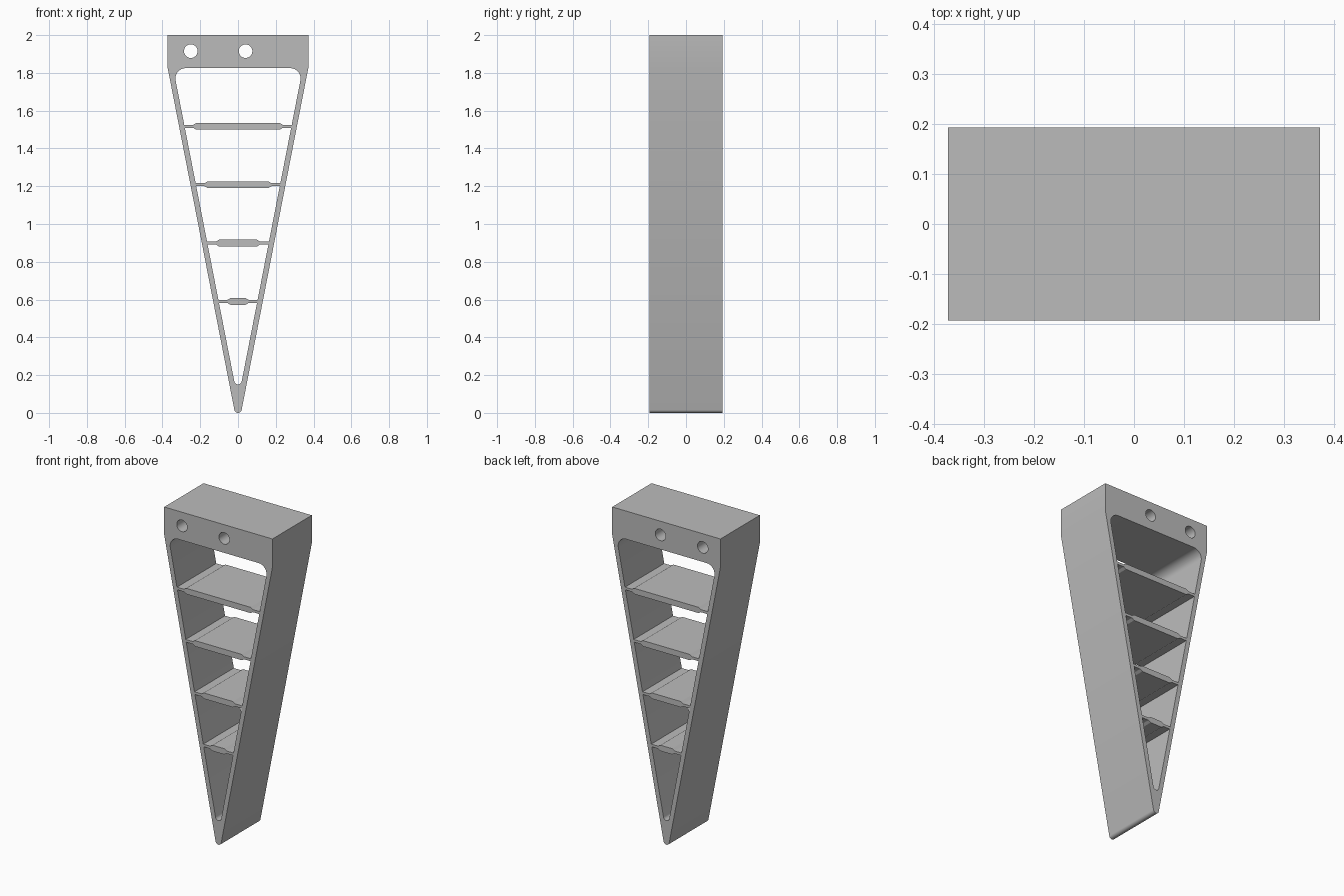
import bpy
from math import cos, sin, tan, pi
from mathutils import Vector

DEPTH = 0.193          # half depth along y
SHOULDER = 1.825       # underside of the top block
HALF = 0.372           # half width of the top block
SLOPE = 0.195          # sideways run of the legs per unit height
WALL = 0.029           # leg thickness measured along x

cube = bpy.data.objects.get("Cube")
if cube:
    bpy.data.objects.remove(cube, do_unlink=True)

grey = bpy.data.materials.new("plain grey")
grey.use_nodes = True
colour = (0.5, 0.5, 0.5, 1)
grey.diffuse_color = colour
grey.node_tree.nodes["Principled BSDF"].inputs["Base Color"].default_value = colour


def leg_x(z, inset=0.0):
    """Half width of the wedge at height z."""
    return HALF - inset - (SHOULDER - z) * SLOPE


def fillet(corners, steps=12):
    """Outline from (x, z, radius) corners, rounding those with a radius."""
    out = []
    for i, (x, z, r) in enumerate(corners):
        p = Vector((x, z))
        if r == 0:
            out.append(p)
            continue
        a = (Vector(corners[i - 1][:2]) - p).normalized()
        b = (Vector(corners[(i + 1) % len(corners)][:2]) - p).normalized()
        half = a.angle(b) / 2
        mid = (a + b).normalized()
        centre = p + mid * (r / sin(half))
        start = p + a * (r / tan(half)) - centre
        # sweep along the arc that faces the corner
        side = b - a
        side.normalize()
        sweep = pi / 2 - half
        for k in range(steps + 1):
            t = -sweep + 2 * sweep * k / steps
            out.append(centre + r * (sin(t) * side - cos(t) * mid))
    return out


def circle(x, z, r, n=32):
    return [Vector((x + r * cos(2 * pi * k / n), z + r * sin(2 * pi * k / n)))
            for k in range(n)]


def plate(name, outlines):
    """Extrude filled outlines (the inner ones become holes) through the depth."""
    curve = bpy.data.curves.new(name, 'CURVE')
    curve.dimensions = '2D'
    curve.fill_mode = 'BOTH'
    curve.extrude = DEPTH
    for pts in outlines:
        s = curve.splines.new('POLY')
        s.points.add(len(pts) - 1)
        for point, p in zip(s.points, pts):
            point.co = (p[0], p[1], 0, 1)
        s.use_cyclic_u = True
    ob = bpy.data.objects.new(name, curve)
    bpy.context.collection.objects.link(ob)
    ob.rotation_euler.x = pi / 2
    bpy.ops.object.select_all(action='DESELECT')
    ob.select_set(True)
    bpy.context.view_layer.objects.active = ob
    bpy.ops.object.convert(target='MESH')
    ob = bpy.context.object
    ob.name = name
    bpy.ops.object.mode_set(mode='EDIT')
    bpy.ops.mesh.select_all(action='SELECT')
    bpy.ops.mesh.remove_doubles(threshold=0.0001)
    bpy.ops.mesh.normals_make_consistent(inside=False)
    bpy.ops.object.mode_set(mode='OBJECT')
    bpy.ops.object.transform_apply(location=False, rotation=True, scale=False)
    bpy.ops.object.shade_smooth_by_angle(angle=pi / 6)
    ob.data.materials.clear()
    ob.data.materials.append(grey)
    return ob


# Wedge frame with its tapering opening and two bolt holes
inner = HALF - WALL
outer_outline = fillet([(-HALF, 2, 0), (-HALF, SHOULDER, 0),
                        (0, SHOULDER - HALF / SLOPE, 0.0196),
                        (HALF, SHOULDER, 0), (HALF, 2, 0)])
opening = fillet([(-inner, SHOULDER, 0.055),
                  (0, SHOULDER - inner / SLOPE, 0.02),
                  (inner, SHOULDER, 0.055)])
holes = [circle(x, 1.915, 0.036) for x in (-0.25, 0.04)]
plate("wedge_frame", [outer_outline, opening] + holes)

# Shelves: thick bevelled middle with thin webs reaching the legs
WEB, THICK, BEVEL = 0.008, 0.018, 0.016
for i in range(4):
    z = 0.59 + 0.309 * i
    end = leg_x(z, WALL) - 0.046
    right = [(end - BEVEL, z - THICK), (end, z - WEB),
             (leg_x(z - WEB, WALL) + 0.001, z - WEB),
             (leg_x(z + WEB, WALL) + 0.001, z + WEB),
             (end, z + WEB), (end - BEVEL, z + THICK)]
    left = [(-x, h) for x, h in reversed(right)]
    plate(f"shelf_{i + 1}", [right + left])
